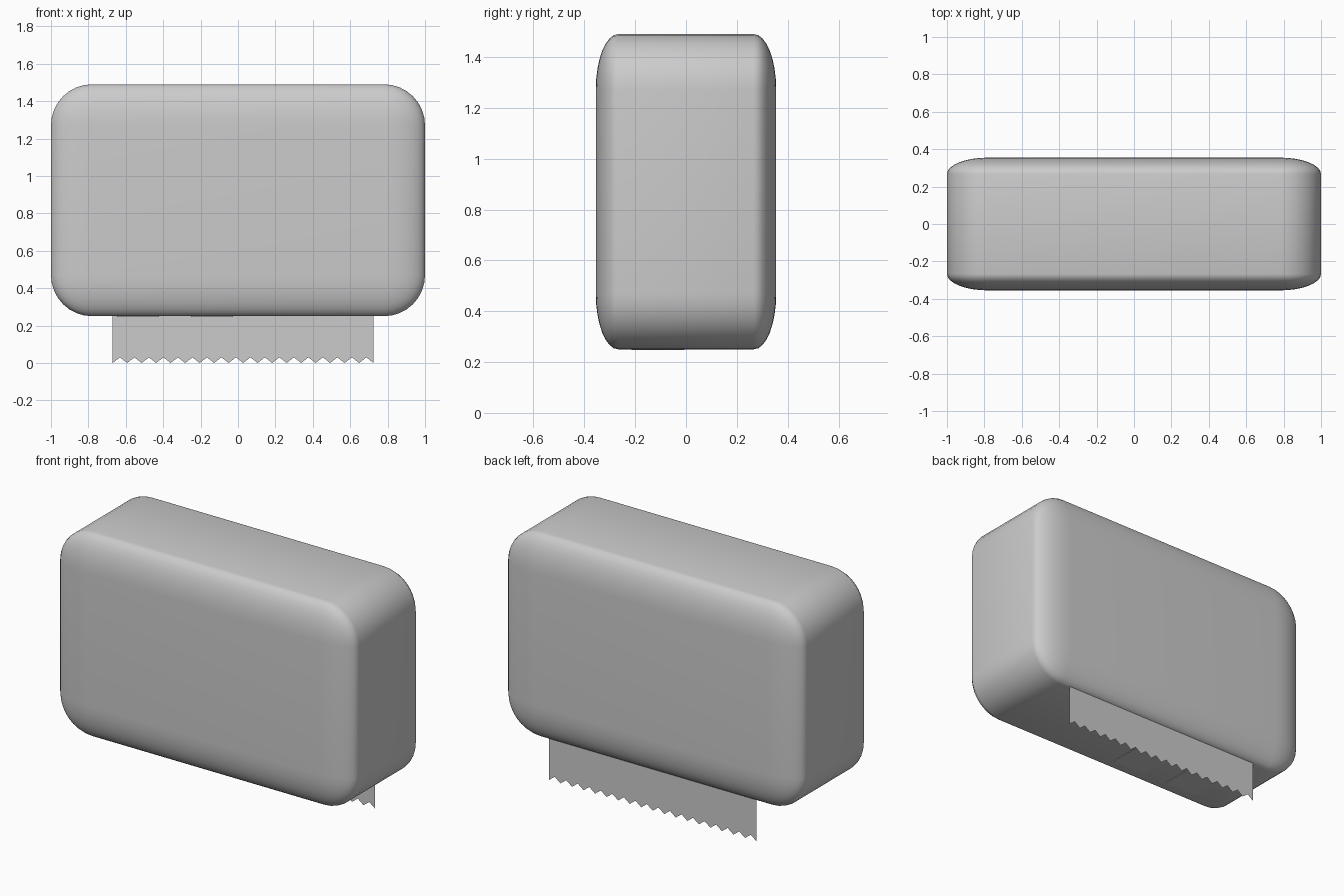
import bpy, bmesh
from mathutils import Matrix

if "Cube" in bpy.data.objects:
    bpy.data.objects.remove(bpy.data.objects["Cube"])


def finish(bm, name, smooth):
    bmesh.ops.recalc_face_normals(bm, faces=bm.faces)
    mesh = bpy.data.meshes.new(name)
    bm.to_mesh(mesh)
    bm.free()
    for p in mesh.polygons:
        p.use_smooth = smooth
    obj = bpy.data.objects.new(name, mesh)
    bpy.context.collection.objects.link(obj)
    return obj


def box_bm(size, centre):
    bm = bmesh.new()
    m = Matrix.Translation(centre) @ Matrix.Diagonal((*size, 1))
    bmesh.ops.create_cube(bm, size=1, matrix=m)
    return bm


# Dispenser housing: evenly rounded box, then squashed in depth
squash = 0.4
bm = box_bm((2.0, 0.71 / squash, 1.24), (0, 0, 0.87))
bmesh.ops.bevel(bm, geom=bm.edges[:], offset=0.22, segments=8,
                profile=0.5, affect='EDGES')
bmesh.ops.scale(bm, vec=(1, squash, 1), verts=bm.verts)
finish(bm, "dispenser_housing", True)

# Paper sheet hanging near the back, with a zigzag torn edge
bm = bmesh.new()
x0, x1, teeth, y, top = -0.67, 0.725, 18, 0.28, 0.30
n = teeth * 2
upper, lower = [], []
for i in range(n + 1):
    x = x0 + (x1 - x0) * i / n
    upper.append(bm.verts.new((x, y, top)))
    lower.append(bm.verts.new((x, y, 0.03 if i % 2 else 0.0)))
for i in range(n):
    bm.faces.new((lower[i], lower[i + 1], upper[i + 1], upper[i]))
finish(bm, "paper_sheet", False)

# Thin pads on the underside
for i, x in enumerate((-0.14, -0.535)):
    bm = box_bm((0.225, 0.21, 0.02), (x, -0.11, 0.257))
    finish(bm, f"underside_pad_{i + 1}", False)
